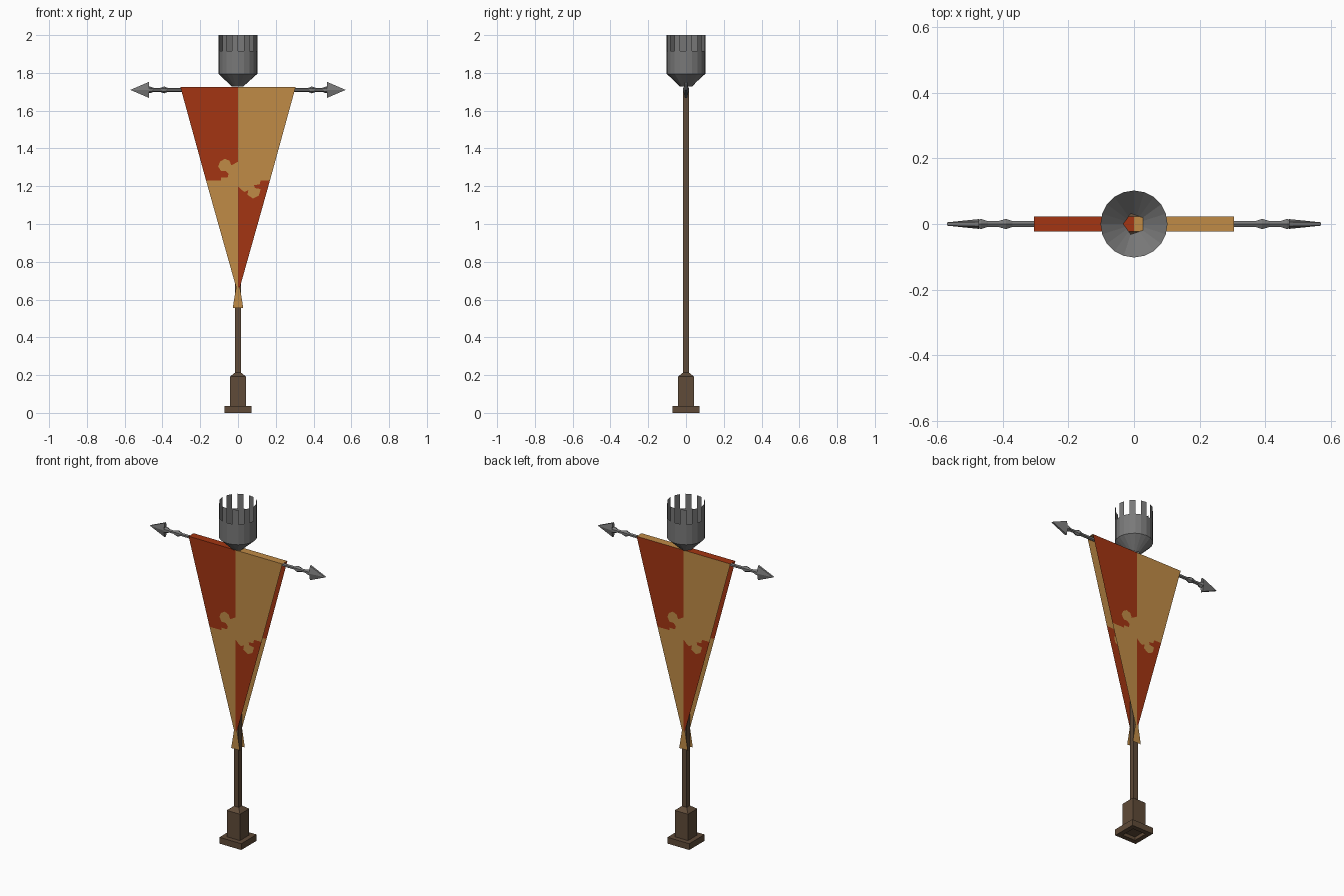
import bpy, bmesh, math
from mathutils import Matrix

if "Cube" in bpy.data.objects:
    bpy.data.objects.remove(bpy.data.objects["Cube"])


def material(name, rgb):
    m = bpy.data.materials.new(name)
    m.diffuse_color = (*rgb, 1)
    m.use_nodes = True
    m.node_tree.nodes["Principled BSDF"].inputs["Base Color"].default_value = m.diffuse_color
    return m


RED = material("red cloth", (0.37, 0.036, 0.006))
GOLD = material("gold cloth", (0.53, 0.26, 0.062))
WOOD = material("brown wood", (0.115, 0.07, 0.04))
METAL = material("grey metal", (0.19, 0.19, 0.19))


def finish(name, bm, mats, recalc=True):
    bmesh.ops.remove_doubles(bm, verts=bm.verts, dist=1e-5)
    if recalc:
        bmesh.ops.recalc_face_normals(bm, faces=bm.faces)
    me = bpy.data.meshes.new(name)
    bm.to_mesh(me)
    bm.free()
    for m in mats:
        me.materials.append(m)
    ob = bpy.data.objects.new(name, me)
    bpy.context.collection.objects.link(ob)
    return ob


def lathe(bm, profile, sides, offset=0.0, matrix=None):
    """Flat-faced turning of (radius, height) pairs about z."""
    rings = []
    for r, z in profile:
        rings.append([bm.verts.new((r * math.cos(offset + math.tau * i / sides),
                                    r * math.sin(offset + math.tau * i / sides), z))
                      for i in range(sides)])
    for a, b in zip(rings, rings[1:]):
        for i in range(sides):
            j = (i + 1) % sides
            bm.faces.new((a[i], a[j], b[j], b[i]))
    bm.faces.new(rings[0][::-1])
    bm.faces.new(rings[-1])
    if matrix:
        bmesh.ops.transform(bm, matrix=matrix, verts=[v for r in rings for v in r])


def square_turning(name, profile):
    bm = bmesh.new()
    lathe(bm, [(r * math.sqrt(2), z) for r, z in profile], 4, math.pi / 4)
    return finish(name, bm, [WOOD])


# Wooden foot with a recessed underside, and the square pole
square_turning("foot", [(0.043, 0.02), (0.043, 0), (0.071, 0), (0.071, 0.037),
                        (0.043, 0.037), (0.043, 0.192), (0.015, 0.214)])
square_turning("pole", [(0.015, 0.2), (0.015, 1.715)])

# Crossbar with beads, and flat arrowheads at both ends
BAR_Z = 1.71
bm = bmesh.new()
half = [(0.01, 0.37), (0.018, 0.39), (0.01, 0.415), (0.01, 0.445), (0.018, 0.466), (0.012, 0.485)]
profile = [(r, -x) for r, x in reversed(half)] + half
lathe(bm, profile, 6, 0, Matrix.Translation((0, 0, BAR_Z)) @ Matrix.Rotation(math.pi / 2, 4, 'Y'))
finish("crossbar", bm, [METAL])

for side, label in ((-1, "left"), (1, "right")):
    bm = bmesh.new()
    base = [bm.verts.new((side * 0.472, y, BAR_Z + z))
            for y, z in ((-0.015, 0), (-0.006, 0.042), (0.006, 0.042),
                         (0.015, 0), (0.006, -0.042), (-0.006, -0.042))]
    tip = [bm.verts.new((side * 0.57, y, BAR_Z)) for y in (-0.005, 0.005)]
    ends = [0, 0, 1, 1, 1, 0]
    for i in range(6):
        j = (i + 1) % 6
        f = [base[i], base[j], tip[ends[j]]]
        if ends[i] != ends[j]:
            f.append(tip[ends[i]])
        bm.faces.new(f)
    bm.faces.new(base)
    finish(label + "_arrowhead", bm, [METAL])

# Fire cup: 20-sided crenellated wall on a funnel with a five-sided throat
bm = bmesh.new()
N, R = 20, 0.102


def ring(z, radius):
    out = []
    for i in range(N):
        a = math.tau * i / N + math.pi
        out.append(bm.verts.new((radius(i) * math.cos(a), radius(i) * math.sin(a), z)))
    return out


def throat(i):
    d = (i % 4) * math.tau / N - math.pi / 5
    return 0.033 * math.cos(math.pi / 5) / math.cos(d)


rings = [ring(1.727, throat)] + [ring(z, lambda i: R) for z in (1.795, 1.915, 2.0)]
for level in range(3):
    for i in range(N):
        if level == 2 and i % 2:
            continue
        j = (i + 1) % N
        a, b = rings[level], rings[level + 1]
        bm.faces.new((a[i], a[j], b[j], b[i]))
finish("fire_cup", bm, [METAL], recalc=False)

# Quartered banner: emblem outline forms the border between red and gold
TOP, W, Y = 1.725, 0.305, 0.023
upper_border = [(-0.169, 1.23), (-0.09, 1.23), (-0.09, 1.245), (-0.055, 1.245), (-0.05, 1.265),
                (-0.065, 1.28), (-0.09, 1.28), (-0.105, 1.305), (-0.095, 1.33), (-0.07, 1.345),
                (-0.045, 1.335), (-0.035, 1.31), (0, 1.33)]
lower_border = [(0.169, 1.23), (0.12, 1.23), (0.115, 1.21), (0.085, 1.205), (0.09, 1.19),
                (0.12, 1.185), (0.11, 1.15), (0.08, 1.135), (0.05, 1.155), (0.055, 1.18),
                (0.035, 1.17), (0.02, 1.18), (0, 1.2)]
neck_r, neck_m, neck_l = (0.01, 0.665), (0, 0.665), (-0.01, 0.665)
regions = [
    (0, [(0, TOP), (-W, TOP)] + upper_border),
    (0, lower_border + [neck_m, neck_r]),
    (1, [(W, TOP), (0, TOP)] + upper_border[::-1] + [neck_l, neck_m] + lower_border[::-1]),
    (1, [neck_r, neck_m, neck_l, (-0.028, 0.555), (0.028, 0.555)]),
]
bm = bmesh.new()
for s in (1, -1):  # back panel is the front turned half way round
    for colour, outline in regions:
        f = bm.faces.new([bm.verts.new((s * x, -s * Y, z)) for x, z in outline])
        f.normal_update()
        if f.normal.y * s > 0:
            f.normal_flip()
        f.material_index = colour
# Cloth fold over the crossbar
for colour, x0, x1 in ((0, -W, 0), (1, 0, W)):
    f = bm.faces.new([bm.verts.new((x, y, TOP)) for x, y in ((x0, -Y), (x1, -Y), (x1, Y), (x0, Y))])
    f.material_index = colour
finish("banner", bm, [RED, GOLD], recalc=False)
